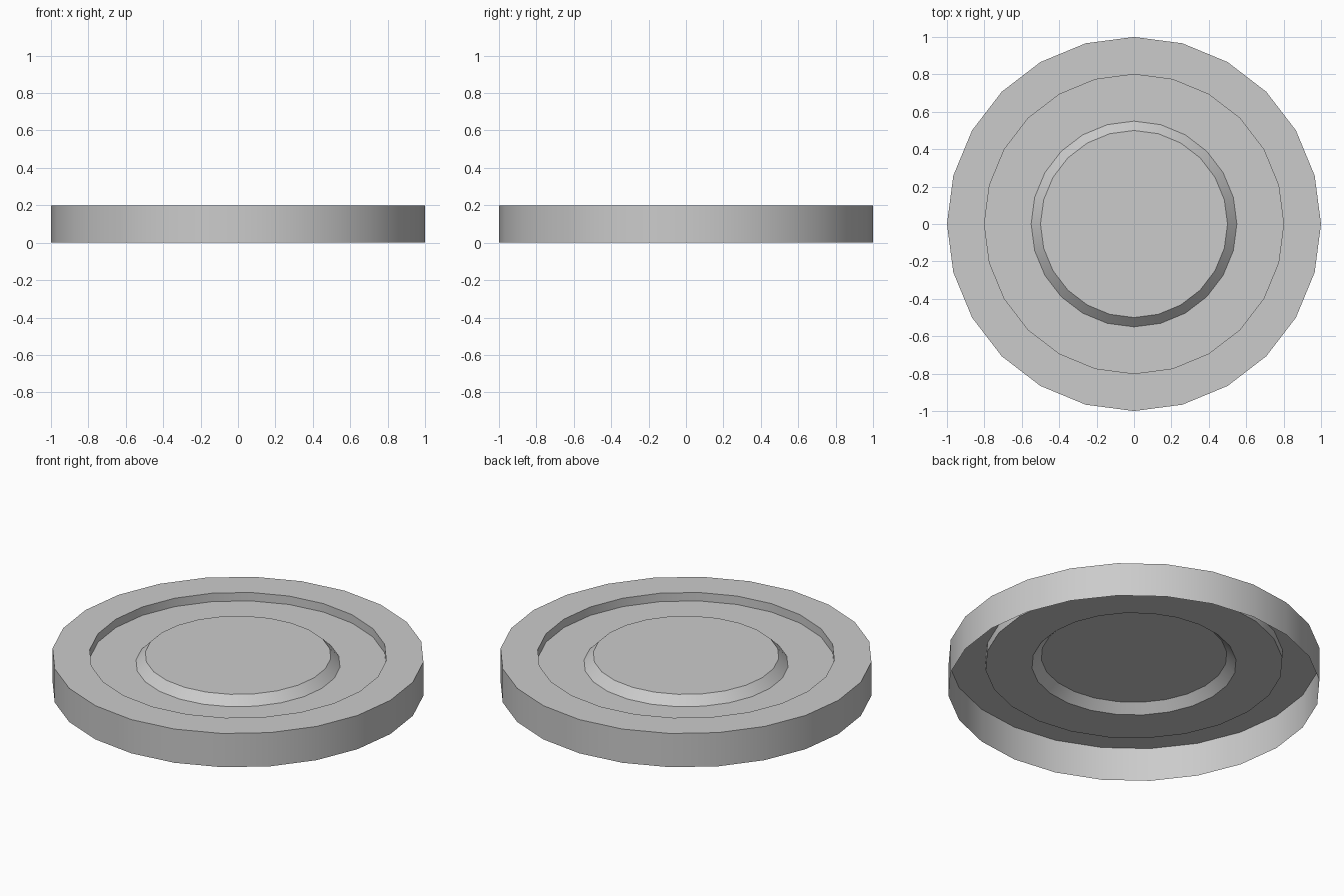
import bpy
import bmesh
from math import cos, sin, tau, radians

SIDES = 24

cube = bpy.data.objects.get("Cube")
if cube:
    bpy.data.objects.remove(cube, do_unlink=True)

grey = bpy.data.materials.new("plain grey")
grey.use_nodes = True
colour = (0.6, 0.6, 0.6, 1)
grey.diffuse_color = colour
grey.node_tree.nodes["Principled BSDF"].inputs["Base Color"].default_value = colour


def lathe(name, profile):
    """Turn (radius, height) points, outside to inside, and cap the last ring."""
    bm = bmesh.new()
    rings = [[bm.verts.new((r * cos(tau * i / SIDES), r * sin(tau * i / SIDES), z))
              for i in range(SIDES)] for r, z in profile]
    for low, high in zip(rings, rings[1:]):
        for i in range(SIDES):
            j = (i + 1) % SIDES
            bm.faces.new((low[i], low[j], high[j], high[i]))
    bm.faces.new(rings[-1])
    mesh = bpy.data.meshes.new(name)
    bm.to_mesh(mesh)
    bm.free()
    mesh.materials.append(grey)
    obj = bpy.data.objects.new(name, mesh)
    bpy.context.collection.objects.link(obj)
    bpy.ops.object.select_all(action="DESELECT")
    obj.select_set(True)
    bpy.context.view_layer.objects.active = obj
    bpy.ops.object.shade_smooth_by_angle(angle=radians(30))
    return obj


# Open-bottomed shell: outer wall, flat rim, sunken channel, bevelled raised centre
lathe("round_lid", [(1, 0), (1, 0.2), (0.8, 0.2), (0.8, 0.15), (0.55, 0.15), (0.5, 0.2)])
